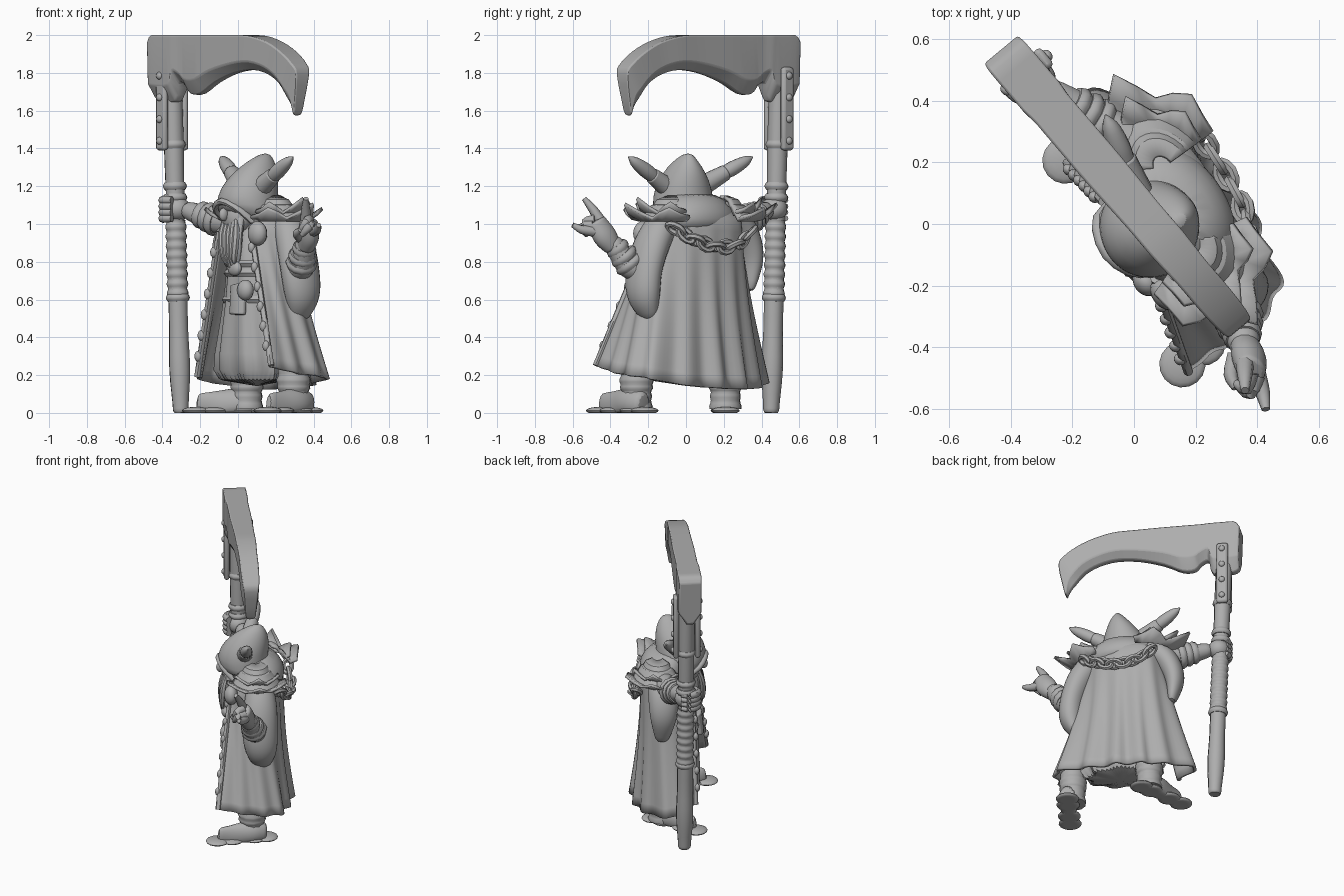
import bpy, bmesh, math
from math import sin, cos, pi, radians
from mathutils import Vector as V, Matrix

cube = bpy.data.objects.get("Cube")
if cube:
    bpy.data.objects.remove(cube, do_unlink=True)

grey = bpy.data.materials.new("sculpt grey")
grey.use_nodes = True
tone = (0.42, 0.42, 0.42, 1)
grey.diffuse_color = tone
grey.node_tree.nodes["Principled BSDF"].inputs["Base Color"].default_value = tone
TURN = Matrix.Rotation(radians(-50.3), 4, 'Z')  # the figure stands turned


def make(name, bm, subsurf=0, solid=0, bevel=0, sharp=45):
    bmesh.ops.recalc_face_normals(bm, faces=bm.faces)
    for v in bm.verts:
        v.co.z = max(v.co.z, 0)
    for f in bm.faces:
        f.smooth = True
    for e in bm.edges:
        e.smooth = e.calc_face_angle(0) < radians(sharp)
    bm.transform(TURN)
    me = bpy.data.meshes.new(name)
    bm.to_mesh(me)
    bm.free()
    ob = bpy.data.objects.new(name, me)
    bpy.context.collection.objects.link(ob)
    me.materials.append(grey)
    if solid:
        ob.modifiers.new("thickness", 'SOLIDIFY').thickness = solid
    if bevel:
        m = ob.modifiers.new("soft edges", 'BEVEL')
        m.width, m.segments, m.limit_method = bevel, 2, 'ANGLE'
    if subsurf:
        m = ob.modifiers.new("smooth", 'SUBSURF')
        m.levels = m.render_levels = subsurf
    return ob


def loft(name, rings, closed=True, cap=True, **kw):
    bm = bmesh.new()
    rows = [[bm.verts.new(p) for p in r] for r in rings]
    n = len(rows[0])
    for lo, hi in zip(rows, rows[1:]):
        for i in range(n if closed else n - 1):
            j = (i + 1) % n
            bm.faces.new((lo[i], lo[j], hi[j], hi[i]))
    if closed and cap:
        bm.faces.new(rows[0][::-1])
        bm.faces.new(rows[-1])
    return make(name, bm, **kw)


def spline(pts, n):
    # smooth curve through points of any dimension
    p = [V(q) for q in pts]
    p = [p[0] * 2 - p[1]] + p + [p[-1] * 2 - p[-2]]
    out = []
    for k in range(n + 1):
        u = k / n * (len(p) - 3)
        i = min(int(u), len(p) - 4)
        t = u - i
        a, b, c, d = p[i:i + 4]
        out.append((b * 2 + (c - a) * t + (a * 2 - b * 5 + c * 4 - d) * t * t
                    + (b * 3 - a - c * 3 + d) * t ** 3) / 2)
    return out


def tube(name, pts, radii, sides=12, steps=10, wobble=None, **kw):
    # radii: one (across, along-depth) pair or a number per point
    rad = spline([r if isinstance(r, tuple) else (r, r) for r in radii], steps)
    path = spline(pts, steps)
    main = path[-1] - path[0]
    ref = V((0, 1, 0)) if abs(main.normalized().y) < 0.8 else V((1, 0, 0))
    rings = []
    for k, p in enumerate(path):
        t = (path[min(k + 1, steps)] - path[max(k - 1, 0)]).normalized()
        x = ref.cross(t).normalized()
        y = t.cross(x)
        w = wobble(k / steps) if wobble else 1
        rings.append([p + (x * cos(a) * rad[k].x + y * sin(a) * rad[k].y) * w
                      for a in (2 * pi * i / sides for i in range(sides))])
    return loft(name, rings, **kw)


def stack(name, levels, sides=24, ripple=0, tilt=0, **kw):
    # level: z, centre x, centre y, half width, half depth
    rings = []
    for z, cx, cy, rx, ry in levels:
        ring = []
        for i in range(sides):
            a = 2 * pi * i / sides
            k = 1 + ripple * sin(a * 9) * (levels[-1][0] - z)
            drop = tilt * sin(a) if z == levels[0][0] else 0
            ring.append(V((cx + rx * k * cos(a), cy + ry * k * sin(a), z - drop)))
        rings.append(ring)
    return loft(name, rings, **kw)


def ball(name, loc, size):
    bm = bmesh.new()
    bmesh.ops.create_uvsphere(bm, u_segments=16, v_segments=10, radius=1)
    bm.transform(Matrix.LocRotScale(V(loc), None, V(size)))
    return make(name, bm)


# great blade: spine point, edge point, half thickness
stations = [(-.71, 1.96, -.70, 1.67, .07), (-.67, 2, -.66, 1.65, .075), (-.55, 2, -.53, 1.65, .075),
            (-.51, 2, -.50, 1.75, .075), (-.46, 2, -.45, 1.73, .07), (-.40, 2, -.41, 1.69, .07),
            (-.31, 2, -.33, 1.69, .07), (-.2, 2, -.21, 1.75, .07), (0, 2, -.05, 1.8, .065),
            (.12, 1.995, .1, 1.815, .065), (.25, 1.965, .22, 1.79, .06), (.36, 1.915, .31, 1.74, .06),
            (.45, 1.85, .37, 1.67, .055), (.48, 1.79, .4, 1.63, .045), (.445, 1.6, .43, 1.57, .03)]
rings = []
for ax, az, bx, bz, t in spline(stations, 42):
    top, low = V((ax, .04 + .015 * ax, min(az, 2))), V((bx, .04 + .015 * bx, bz))
    mid, y = top.lerp(low, .75), V((0, t, 0))
    rings.append([top - y, mid - y, low - y * .3, low + y * .3, mid + y, top + y])
loft("blade", rings, bevel=.012, sharp=35)

# staff with bindings and collars
def staff_at(z):
    return V((-.54 - .035 * z, .055 - .005 * z, z))

tube("staff", [staff_at(z) for z in (0, .05, .3, .6, 1.1, 1.75)],
     [.035, .046, .056, .05, .05, .055], sides=10, steps=20,
     wobble=lambda s: 1 + .04 * sin(s * 23))
tube("staff_binding", [staff_at(.62), staff_at(1.02)], [.055, .054], steps=40,
     wobble=lambda s: 1 + .07 * sin(s * 50))
for z in (.61, 1.14, 1.2, 1.42):
    tube("staff_collar", [staff_at(z - .02), staff_at(z), staff_at(z + .02)],
         [.055, .065, .055], steps=4)
for side in (-1, 1):
    bm = bmesh.new()
    bmesh.ops.create_cube(bm, size=1)
    at = V((-.6, .045 + side * .07, 1.61))
    bm.transform(Matrix.LocRotScale(at, None, V((.075, .035, .44))))
    make("blade_strap", bm, bevel=.015)
    for k in range(4):
        ball("rivet", at + V((0, side * .018, -.17 + k * .115)), (.02, .015, .02))

# inner robe
stack("inner_robe", [(.14, .06, .08, .30, .17), (.3, .05, .07, .25, .16), (.55, .06, .06, .19, .14),
                     (.75, .06, .06, .16, .13), (1.05, .05, .07, .15, .12)],
      sides=54, ripple=.11, subsurf=1)

# open coat, from its left front edge round the back to the right front edge
hem = spline([(.48, -.17, .25), (.495, .03, .21), (.475, .22, .19), (.27, .30, .15), (.02, .35, .13),
              (-.23, .31, .13), (-.44, .13, .17), (-.29, -.04, .19)], 84)
yoke = spline([(.18, -.06, .98), (.25, -.01, 1), (.28, .1, 1.02), (.2, .23, 1.03), (.04, .29, 1.03),
               (-.14, .28, 1.02), (-.2, .15, 1), (-.12, -.03, .96)], 84)
heart = V((.06, .1, 0))
rows = []
for k in range(15):
    s = k / 14
    row = []
    for i, (h, y) in enumerate(zip(hem, yoke)):
        p = y.lerp(h, s)
        out = p - heart
        out.z = 0
        u = i / 84
        fold = .02 * sin(u * 62 + 1.2 * sin(u * 9)) * s * sin(pi * u) ** .7
        p += out.normalized() * (fold - .02 * sin(pi * s) * sin(pi * u))
        row.append(p)
    rows.append(row)
collar = [heart + (p - heart) * .6 for p in yoke]
collar = [V((p.x, p.y, 1.12)) for p in collar]
edges = [[r[0] for r in rows], [r[-1] for r in rows]]
loft("coat", [collar] + rows, closed=False, solid=.02, sharp=80)
for e in edges:
    tube("coat_trim", e, [.016] * len(e), sides=8, steps=20)
    for p in e[2:14:2]:
        ball("coat_stud", p + V((-.005, -.012, 0)), (.02, .018, .028))
stack("mantle", [(.95, .04, .14, .23, .14), (1.03, .04, .15, .25, .155), (1.1, .04, .14, .2, .14),
                 (1.17, .045, .1, .14, .11)], subsurf=1)

# hood, face and beard
stack("hood", [(.99, .04, .055, .18, .165), (1.1, .04, .025, .165, .165), (1.19, .05, .035, .15, .16),
               (1.27, .065, .065, .105, .13), (1.33, .08, .09, .06, .085), (1.375, .085, .12, .015, .025)],
      tilt=.07, subsurf=1)
tube("hood_brim", [(-.10, -.01, 1.02), (-.08, -.09, 1.08), (.02, -.13, 1.12), (.12, -.10, 1.08), (.17, -.02, 1.0)],
     [.018] * 5, sides=8)
ball("face", (.03, -.03, 1.04), (.09, .08, .1))
ball("nose", (.02, -.115, 1.05), (.022, .028, .035))
tube("beard", [(.04, -.05, 1.05), (.05, -.075, .95), (.06, -.08, .84), (.07, -.075, .72)],
     [(.07, .04), (.075, .035), (.055, .03), (.01, .01)], subsurf=1)
for k in range(-2, 3):
    tube("beard_lock", [(.03 + k * .024, -.075, 1.03), (.05 + k * .03, -.105, .93),
                        (.06 + k * .02, -.11, .82), (.07 + k * .01, -.095, .72 + abs(k) * .03)],
         [.013, .02, .017, .004], sides=7)

# horns on the hood
for base, tip in (((.13, .03, 1.18), (.42, .03, 1.355)), ((-.07, .07, 1.21), (-.33, .155, 1.355))):
    b, t = V(base), V(tip)
    tube("horn_socket", [b, b.lerp(t, .45)], [.055, .042], steps=3, bevel=.008)
    tube("horn", [b.lerp(t, .4), b.lerp(t, .6), b.lerp(t, .85), t], [.036, .039, .028, .004])

# jagged layered shoulder plates: centre, outward heading
for cx, cy, heading in ((.16, .1, 0), (-.08, .19, 165)):
    for grow, lift in ((1, 0), (.75, .03)):
        rows = []
        for r, z, jag in ((.06, 1.12, 0), (.14, 1.1, 0), (.21, 1.03, 0), (.26, 1.05, .08)):
            row = []
            for i in range(13):
                turn = radians(13 * (i - 6))
                a = turn + radians(heading)
                j = jag * cos(turn) * (-.2, .3, 1, .3)[i % 4]
                d = (r + j) * grow
                row.append(V((cx + d * cos(a), cy + d * sin(a) * .75, z + j * .8 + lift)))
            rows.append(row)
        loft("shoulder_plate", rows, closed=False, solid=.018, sharp=30)
ball("chest_boss", (.24, -.065, .95), (.06, .045, .065))

# chain hanging across the back
chain = spline([(.30, .235, .99), (.2, .3, .92), (.07, .33, .88), (-.07, .345, .89), (-.19, .33, .97)], 9)
for k, (p, q) in enumerate(zip(chain, chain[1:])):
    d, mid = (q - p).normalized(), p.lerp(q, .5)
    side = V((0, 0, 1)) if k % 2 else V((0, 1, .5)).normalized()
    bend = d.cross(side).normalized()
    rings = []
    for i in range(13):
        a = i * pi / 6
        o = d * cos(a) * .046 + side * sin(a) * .03
        rings.append([mid + o + (o.normalized() * cos(c) + bend * sin(c)) * .016
                      for c in (j * pi / 3 for j in range(6))])
    loft("chain_link", rings, cap=False)

# belts, buckle, pouch and sash
for z, r in ((.79, .165), (.74, .168), (.6, .19)):
    stack("belt", [(z - .018, .06, .06, r, .135), (z, .06, .06, r + .01, .148), (z + .018, .06, .06, r, .135)])
ball("buckle", (.08, -.09, .765), (.05, .025, .04))
ball("pouch", (.17, -.09, .65), (.05, .04, .055))
tube("sash", [(.10, -.08, .68), (.11, -.09, .6), (.11, -.095, .52)], [(.06, .03)] * 3, bevel=.01)

# draped sleeves
tube("left_sleeve", [(.22, .12, 1.05), (.32, .12, .92), (.38, .11, .76), (.39, .12, .61), (.35, .13, .49)],
     [.08, (.09, .11), (.085, .12), (.08, .105), (.03, .05)], subsurf=1)
tube("right_sleeve", [(-.12, .19, 1.07), (-.24, .17, .97), (-.30, .17, .82), (-.28, .18, .64)],
     [.08, (.08, .1), (.065, .09), (.025, .04)], subsurf=1)

# arms with wrapped cuffs
def arm(side, pts, radii, cuffs):
    tube(side + "_arm", pts, radii, subsurf=1)
    a, b = V(pts[-2]), V(pts[-1])
    for s, r in cuffs:
        p, d = a.lerp(b, s), (b - a).normalized() * .022
        tube(side + "_cuff", [p - d, p, p + d], [r * .88, r, r * .88], steps=4)

arm("left", [(.30, .11, .9), (.42, .08, .76), (.54, .02, .92)], [.08, .075, .05],
    ((.2, .085), (.42, .078), (.68, .065)))
arm("right", [(-.16, .18, 1.02), (-.32, .12, 1.02), (-.52, .06, 1.08)], [.08, .075, .045],
    ((.05, .09), (.25, .083), (.45, .075)))

# left hand with two raised fingers
tube("left_palm", [(.52, .03, .87), (.57, .01, .94), (.61, -.015, 1.02)],
     [(.05, .045), (.07, .055), (.055, .045)], subsurf=1)
for pts in ([(.58, -.015, 1.02), (.61, -.04, 1.08), (.645, -.068, 1.135)],
            [(.62, .0, .96), (.69, -.03, .97), (.735, -.055, .995)],
            [(.61, -.02, 1.02), (.64, -.06, 1.01), (.61, -.075, .97)],
            [(.63, -.01, .99), (.66, -.06, .985), (.62, -.075, .94)],
            [(.54, -.02, .93), (.575, -.07, .95), (.62, -.085, .97)]):
    tube("left_finger", pts, [.03, .024, .014], sides=8, steps=6)

# right hand gripping the staff
ball("right_fist", (-.565, .05, 1.08), (.07, .07, .065))
for k in range(4):
    z = 1.03 + k * .032
    tube("right_finger", [(-.53, -.015, z), (-.585, -.03, z), (-.63, .02, z), (-.62, .08, z)],
         [.02, .023, .023, .015], sides=8)

# boots: ankle, heel, toe tip
for side, ankle, heel, toe in (("left", (.39, .06), (.41, .15), (.45, -.17)),
                               ("right", (-.13, .17), (-.09, .22), (-.30, -.04))):
    A, H, T = (V((*p, 0)) for p in (ankle, heel, toe))
    up = V((0, 0, 1))
    tube(side + "_leg", [A + up * z for z in (.02, .1, .16, .24)], [.085, .08, .09, .08], steps=16,
         wobble=lambda s: 1 + .04 * sin(s * 28))
    tube(side + "_boot", [H + up * .04, H.lerp(T, .3) + up * .05, H.lerp(T, .65) + up * .04, T + up * .05],
         [(.07, .05), (.085, .07), (.08, .045), (.055, .02)], subsurf=1)
    for s in (0, .25, .7, 1):
        ball(side + "_sole", H.lerp(T, s) + up * .012, (.075, .075, .02))
